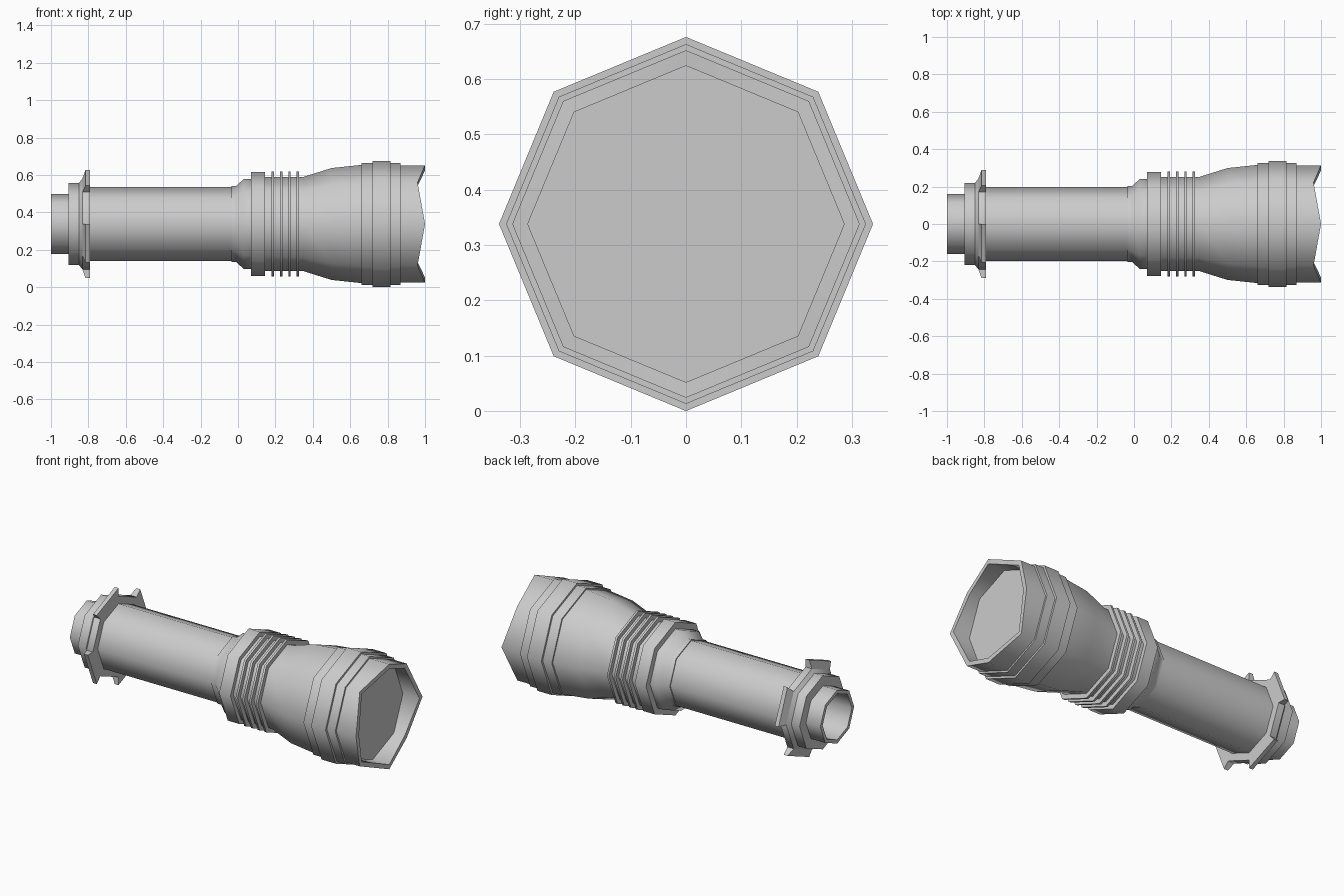
import bpy, bmesh, math

if "Cube" in bpy.data.objects:
    bpy.data.objects.remove(bpy.data.objects["Cube"])

ZC = 0.338      # height of the torch axis
SIDES = 8


def lathe(name, profile, shift=None):
    """Turn (x, r) points around the x axis in eight sides; r = 0 closes the end."""
    bm = bmesh.new()
    rings = []
    for p, (x, r) in enumerate(profile):
        if r == 0:
            rings.append([bm.verts.new((x, 0, ZC))] * SIDES)
            continue
        ring = []
        for k in range(SIDES):
            a = k * math.tau / SIDES
            dx, dr = shift(p, k) if shift else (0, 0)
            ring.append(bm.verts.new((x + dx, -(r + dr) * math.sin(a), ZC + (r + dr) * math.cos(a))))
        rings.append(ring)
    for a, b in zip(rings, rings[1:]):
        for k in range(SIDES):
            n = (k + 1) % SIDES
            quad = list(dict.fromkeys((a[k], a[n], b[n], b[k])))
            bm.faces.new(quad)
    return finish(name, bm)


def finish(name, bm, angle=47):
    bmesh.ops.recalc_face_normals(bm, faces=bm.faces)
    me = bpy.data.meshes.new(name)
    bm.to_mesh(me)
    bm.free()
    ob = bpy.data.objects.new(name, me)
    bpy.context.collection.objects.link(ob)
    bpy.ops.object.select_all(action='DESELECT')
    ob.select_set(True)
    bpy.context.view_layer.objects.active = ob
    bpy.ops.object.shade_smooth_by_angle(angle=math.radians(angle))
    return ob


# hollow tail end and its stepped cap
lathe("tail_cap", [(-0.82, 0), (-0.82, 0.138), (-1, 0.138), (-1, 0.16), (-0.905, 0.16),
                   (-0.905, 0.22), (-0.85, 0.22), (-0.832, 0.242)])

# collar ring
lathe("collar", [(-0.832, 0.242), (-0.79, 0.242), (-0.79, 0.196)])

# four lugs standing on every other side of the collar
bm = bmesh.new()
for k in range(0, SIDES, 2):
    loops = []
    for x, r in [(-0.832, 0.242), (-0.815, 0.29), (-0.79, 0.29), (-0.79, 0.242)]:
        pair = []
        for j in (k, k + 1):
            a = j * math.tau / SIDES
            pair.append(bm.verts.new((x, -r * math.sin(a), ZC + r * math.cos(a))))
        loops.append(pair)
    for a, b in zip(loops, loops[1:]):
        bm.faces.new((a[0], a[1], b[1], b[0]))
    for s in (0, 1):
        bm.faces.new([p[s] for p in loops])
finish("collar_lugs", bm, 30)

# long handle tube
lathe("handle", [(-0.79, 0.197), (-0.035, 0.197)])

# flared neck and thick band
lathe("neck", [(-0.035, 0.197), (-0.035, 0.203), (-0.01, 0.203), (0.03, 0.24), (0.07, 0.24),
               (0.07, 0.278), (0.145, 0.278), (0.145, 0.252)])

# cooling fins
for i in range(4):
    x = 0.18 + i * 0.0445
    lathe(f"fin_{i + 1}", [(x, 0.252), (x, 0.28), (x + 0.013, 0.28), (x + 0.013, 0.252)])

# head with stepped bands
lathe("head", [(0.145, 0.252), (0.35, 0.252), (0.5, 0.299), (0.66, 0.316), (0.66, 0.325),
               (0.72, 0.325), (0.72, 0.338), (0.815, 0.338), (0.815, 0.325), (0.87, 0.325),
               (0.87, 0.314)])

# scalloped bezel: every other corner of the rim is pulled back
lathe("bezel", [(0.87, 0.314), (1, 0.314), (1, 0.286), (0.89, 0.286)],
      lambda p, k: (-0.04 if p in (1, 2) and k % 2 else 0, 0))

# flat lens
lathe("lens", [(0.89, 0.286), (0.89, 0)])
